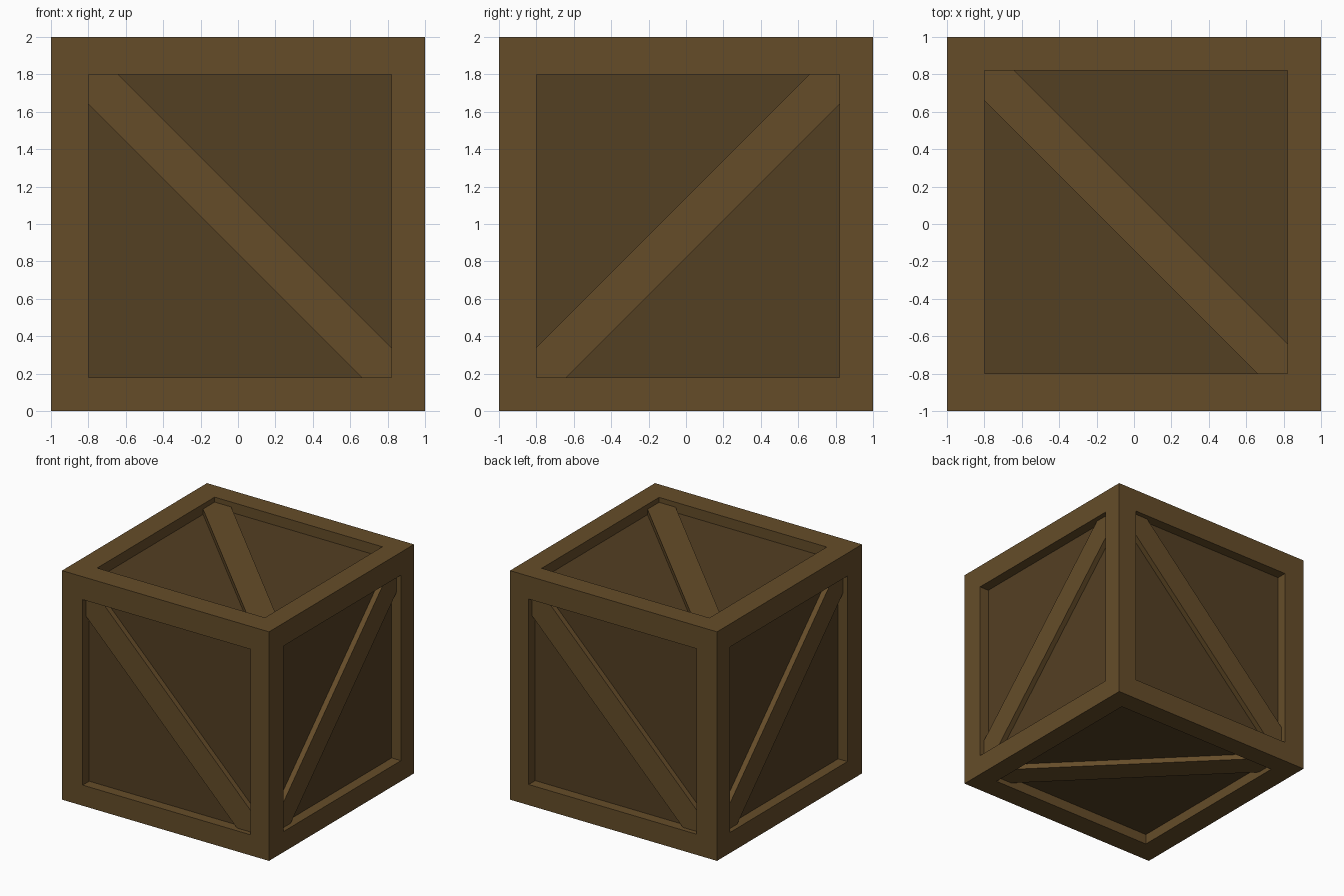
import bpy, bmesh
from mathutils import Vector

if "Cube" in bpy.data.objects:
    bpy.data.objects.remove(bpy.data.objects["Cube"])

HALF = 0.81                            # half width of each opening
SHIFT = Vector((0.01, 0.01, -0.01))    # openings sit slightly off centre
PANEL_DEPTH, BRACE_DEPTH, CUT = 0.09, 0.043, 0.16


def material(name, rgb):
    m = bpy.data.materials.new(name)
    m.diffuse_color = (*rgb, 1)
    m.use_nodes = True
    m.node_tree.nodes["Principled BSDF"].inputs["Base Color"].default_value = m.diffuse_color
    return m


light_wood = material("light_wood", (0.130, 0.073, 0.022))
dark_wood = material("dark_wood", (0.088, 0.050, 0.0165))


def finish(bm, name, mat):
    bmesh.ops.recalc_face_normals(bm, faces=bm.faces)
    mesh = bpy.data.meshes.new(name)
    bm.to_mesh(mesh)
    bm.free()
    mesh.materials.append(mat)
    ob = bpy.data.objects.new(name, mesh)
    ob.location.z = 1
    bpy.context.collection.objects.link(ob)


# Frame: cube with each face inset, nudged off centre, sunk, and opened
bm = bmesh.new()
bmesh.ops.create_cube(bm, size=2)
sides = list(bm.faces)
bmesh.ops.inset_individual(bm, faces=sides, thickness=1 - HALF, use_even_offset=True)
for f in sides:
    n = f.normal.copy()
    bmesh.ops.translate(bm, verts=f.verts, vec=SHIFT - n * SHIFT.dot(n))
for f in sides:
    n = f.normal.copy()
    new = bmesh.ops.extrude_discrete_faces(bm, faces=[f])["faces"][0]
    bmesh.ops.translate(bm, verts=new.verts, vec=-n * (PANEL_DEPTH + 0.005))
    bm.faces.remove(new)
finish(bm, "frame", light_wood)

# Panels: one closed box showing through the openings
bm = bmesh.new()
bmesh.ops.create_cube(bm, size=2 * (1 - PANEL_DEPTH))
finish(bm, "panels", dark_wood)


# Diagonal braces: name, u axis, v axis, normal axis, outward sign, slope
def brace(name, u, v, n, sign, slope):
    h, k = HALF, HALF - CUT
    outline = [(-h, -h), (-k, -h), (h, k), (h, h), (k, h), (-h, -k)]
    bm = bmesh.new()
    verts = []
    for a, b in outline:
        p = Vector()
        p[u] = a * slope + SHIFT[u]
        p[v] = b + SHIFT[v]
        p[n] = sign * (1 - BRACE_DEPTH)
        verts.append(bm.verts.new(p))
    face = bm.faces.new(verts)
    ext = bmesh.ops.extrude_face_region(bm, geom=[face], use_keep_orig=True)["geom"]
    inward = Vector()
    inward[n] = -sign * (PANEL_DEPTH - BRACE_DEPTH + 0.005)
    bmesh.ops.translate(bm, verts=[g for g in ext if isinstance(g, bmesh.types.BMVert)],
                        vec=inward)
    finish(bm, name, light_wood)


X, Y, Z = 0, 1, 2
for args in [("front_brace", X, Z, Y, -1, -1), ("back_brace", X, Z, Y, 1, 1),
             ("right_brace", Y, Z, X, 1, 1), ("left_brace", Y, Z, X, -1, -1),
             ("top_brace", X, Y, Z, 1, -1), ("bottom_brace", X, Y, Z, -1, -1)]:
    brace(*args)
